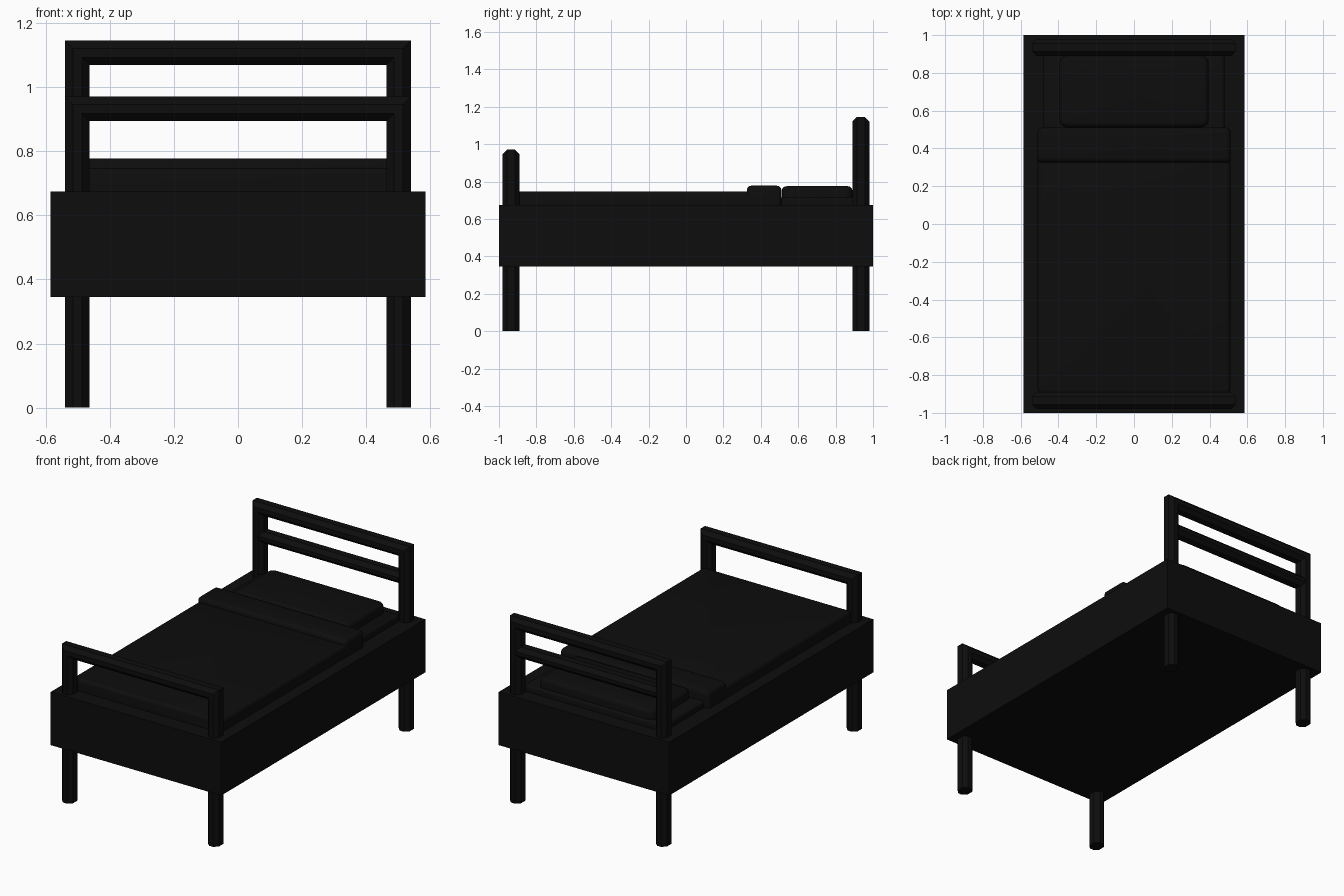
import bpy, bmesh, math
from mathutils import Vector

if "Cube" in bpy.data.objects:
    bpy.data.objects.remove(bpy.data.objects["Cube"])

dark = bpy.data.materials.new("dark_finish")
dark.diffuse_color = (0.004, 0.004, 0.004, 1)
dark.use_nodes = True
dark.node_tree.nodes["Principled BSDF"].inputs["Base Color"].default_value = dark.diffuse_color


def finish(name, bm, smooth=False):
    bmesh.ops.recalc_face_normals(bm, faces=bm.faces)
    me = bpy.data.meshes.new(name)
    bm.to_mesh(me)
    bm.free()
    ob = bpy.data.objects.new(name, me)
    bpy.context.collection.objects.link(ob)
    me.materials.append(dark)
    if smooth:
        bpy.ops.object.select_all(action='DESELECT')
        ob.select_set(True)
        bpy.context.view_layer.objects.active = ob
        bpy.ops.object.shade_smooth_by_angle(angle=math.radians(35))
    return ob


def box(name, lo, hi, corner=0, edge=0, segments=3):
    """Box with rounded vertical corners, then a softened top rim."""
    bm = bmesh.new()
    bmesh.ops.create_cube(bm, size=1)
    lo, hi = Vector(lo), Vector(hi)
    for v in bm.verts:
        v.co = Vector([lo[i] + (v.co[i] + 0.5) * (hi[i] - lo[i]) for i in range(3)])
    if corner:
        upright = [e for e in bm.edges
                   if abs(e.verts[0].co.z - e.verts[1].co.z) > 1e-4]
        bmesh.ops.bevel(bm, geom=upright, offset=corner, segments=4,
                        profile=0.5, affect='EDGES')
    if edge:
        rim = [e for e in bm.edges if all(abs(v.co.z - hi.z) < 1e-4 for v in e.verts)]
        bmesh.ops.bevel(bm, geom=rim, offset=edge, segments=segments,
                        profile=0.5, affect='EDGES')
    return finish(name, bm, smooth=bool(edge))


def octagon(a, b, cut=0.024):
    """Chamfered square section with half sizes a, b."""
    return [(a, b - cut), (a - cut, b), (cut - a, b), (-a, b - cut),
            (-a, cut - b), (cut - a, -b), (a - cut, -b), (a, cut - b)]


def loft(name, rings):
    bm = bmesh.new()
    loops = [[bm.verts.new(p) for p in r] for r in rings]
    for r0, r1 in zip(loops, loops[1:]):
        for i in range(len(r0)):
            j = (i + 1) % len(r0)
            bm.faces.new((r0[i], r0[j], r1[j], r1[i]))
    bm.faces.new(loops[0])
    bm.faces.new(loops[-1])
    return finish(name, bm)


def end_frame(name, y, top):
    """Two legs joined by a mitred top rail, one octagonal section throughout."""
    sec = octagon(0.038, 0.045)
    x, z = 0.501, top - 0.038
    loft(name, [
        [(-x - u, y + v, 0) for u, v in sec],
        [(-x - u, y + v, z + u) for u, v in sec],
        [(x + u, y + v, z + u) for u, v in sec],
        [(x + u, y + v, 0) for u, v in sec]])


# Bed base
box("bed_base", (-0.585, -1, 0.345), (0.585, 1, 0.675))

# Head and foot frames including the legs
end_frame("headboard_frame", 0.935, 1.145)
end_frame("footboard_frame", -0.935, 0.97)

# Middle rail of the headboard
loft("headboard_middle_rail",
     [[(x, 0.935 + v, 0.935 + u) for u, v in octagon(0.035, 0.045)]
      for x in (-0.48, 0.48)])

# Bedding
box("mattress", (-0.48, -0.88, 0.66), (0.48, 0.905, 0.715), 0.02, 0.015)
box("blanket", (-0.51, -0.9, 0.66), (0.51, 0.42, 0.748), 0.025, 0.02)
box("blanket_fold", (-0.512, 0.325, 0.66), (0.512, 0.51, 0.778), 0.025, 0.024)
box("pillow", (-0.395, 0.512, 0.69), (0.395, 0.89, 0.775), 0.04, 0.025)
